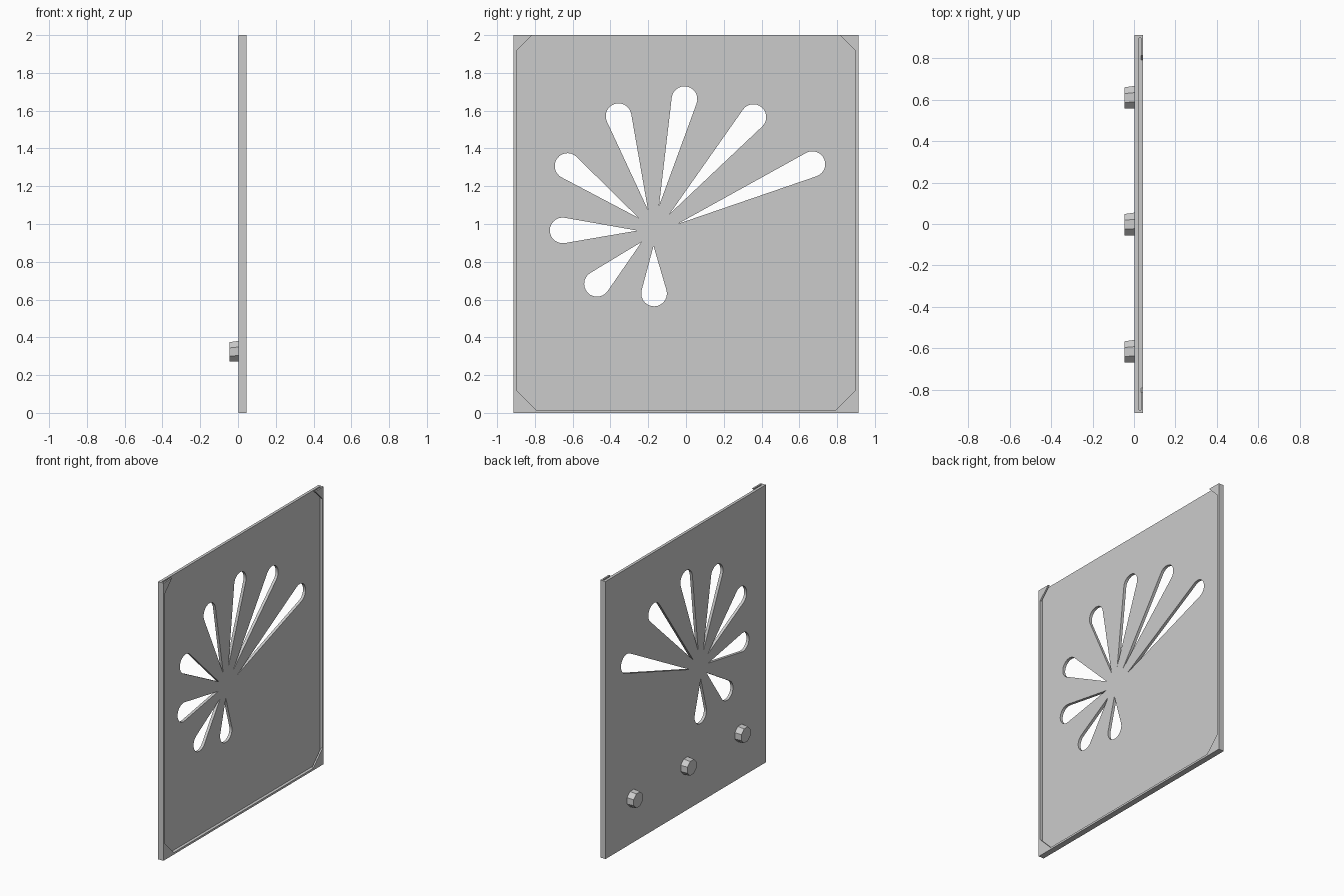
import bpy
import bmesh
from math import atan2, asin, hypot, cos, sin, pi, radians

cube = bpy.data.objects.get("Cube")
if cube:
    bpy.data.objects.remove(cube)

GREY = (0.6, 0.6, 0.6, 1.0)
grey = bpy.data.materials.new("panel grey")
grey.use_nodes = True
grey.diffuse_color = GREY
grey.node_tree.nodes["Principled BSDF"].inputs["Base Color"].default_value = GREY

# Overall measures: depth runs along x, width along y
W, H, RIM = 0.9125, 2.0, 0.0145
BACK, FLOOR, POCKET, FACE = 0.0025, 0.023, 0.033, 0.0445
INNER = W - RIM


def finish(obj, angle):
    bpy.ops.object.select_all(action="DESELECT")
    obj.select_set(True)
    bpy.context.view_layer.objects.active = obj
    bpy.ops.object.shade_smooth_by_angle(angle=radians(angle))


def sheet(name, outlines, x0, x1):
    """Solid sheet from (y, z) outlines; outlines after the first are holes."""
    curve = bpy.data.curves.new(name, "CURVE")
    curve.dimensions = "2D"
    curve.fill_mode = "BOTH"
    curve.extrude = (x1 - x0) / 2
    for pts in outlines:
        spline = curve.splines.new("POLY")
        spline.points.add(len(pts) - 1)
        for point, (y, z) in zip(spline.points, pts):
            point.co = (y, z, 0, 1)
        spline.use_cyclic_u = True
    obj = bpy.data.objects.new(name, curve)
    bpy.context.collection.objects.link(obj)
    obj.rotation_euler = (pi / 2, 0, pi / 2)
    obj.location.x = (x0 + x1) / 2
    bpy.ops.object.select_all(action="DESELECT")
    obj.select_set(True)
    bpy.context.view_layer.objects.active = obj
    bpy.ops.object.convert(target="MESH")
    obj = bpy.context.view_layer.objects.active
    bm = bmesh.new()
    bm.from_mesh(obj.data)
    bmesh.ops.remove_doubles(bm, verts=bm.verts, dist=0.0001)
    bmesh.ops.recalc_face_normals(bm, faces=bm.faces)
    bm.to_mesh(obj.data)
    bm.free()
    obj.data.materials.clear()
    obj.data.materials.append(grey)
    finish(obj, 25)
    return obj


def petal(tip, centre, r=0.068, steps=14):
    """Teardrop: a sharp tip joined by tangents to a round end."""
    dy, dz = centre[0] - tip[0], centre[1] - tip[1]
    aim = atan2(dz, dy)
    half = pi / 2 + asin(r / hypot(dy, dz))
    arc = [aim - half + 2 * half * i / steps for i in range(steps + 1)]
    return [tip] + [(centre[0] + r * cos(a), centre[1] + r * sin(a)) for a in arc]


# Plate pierced by a burst of petals (tip, centre of round end)
burst = [
    ((-0.045, 1.0), (0.669, 1.317)),
    ((-0.087, 1.053), (0.357, 1.566)),
    ((-0.143, 1.095), (-0.008, 1.661)),
    ((-0.201, 1.074), (-0.357, 1.571)),
    ((-0.251, 1.032), (-0.627, 1.307)),
    ((-0.257, 0.965), (-0.653, 0.966)),
    ((-0.235, 0.905), (-0.471, 0.683)),
    ((-0.172, 0.884), (-0.169, 0.632)),
]
plate = [(-W, 0), (W, 0), (W, H), (-W, H)]
sheet("pierced_plate", [plate] + [petal(*p) for p in burst], BACK, FLOOR)

# Rim along both sides and the bottom, open at the top
rim = [(-W, H), (-W, 0), (W, 0), (W, H),
       (INNER, H), (INNER, RIM), (-INNER, RIM), (-INNER, H)]
sheet("rim", [rim], FLOOR, FACE)

# Corner retainers, held off the plate to leave a slot
for side, label in ((1, "left"), (-1, "right")):
    for z, leg, level in ((H, -0.083, "top"), (RIM, 0.105, "bottom")):
        y = side * INNER
        corner = [(y, z), (y - side * abs(leg), z), (y, z + leg)]
        sheet(f"{level}_{label}_corner", [corner], POCKET, FACE)

# Three eight-sided feet, slightly drafted on two sides
R, TIP_X = 0.055 / cos(pi / 8), -0.0455
for label, y in (("left", 0.612), ("middle", 0.0), ("right", -0.615)):
    bm = bmesh.new()
    rings = []
    for x, scale, shift in ((BACK, 1, 0), (TIP_X, 0.94, -0.0033)):
        angles = [pi / 8 + i * pi / 4 for i in range(8)]
        rings.append([bm.verts.new((x, y + shift + R * scale * cos(a),
                                    0.326 + shift + R * scale * sin(a)))
                      for a in angles])
    for ring in rings:
        bm.faces.new(ring)
    for i in range(8):
        j = (i + 1) % 8
        bm.faces.new((rings[0][i], rings[0][j], rings[1][j], rings[1][i]))
    bmesh.ops.recalc_face_normals(bm, faces=bm.faces)
    mesh = bpy.data.meshes.new(f"{label}_foot")
    bm.to_mesh(mesh)
    bm.free()
    mesh.materials.append(grey)
    foot = bpy.data.objects.new(f"{label}_foot", mesh)
    bpy.context.collection.objects.link(foot)
